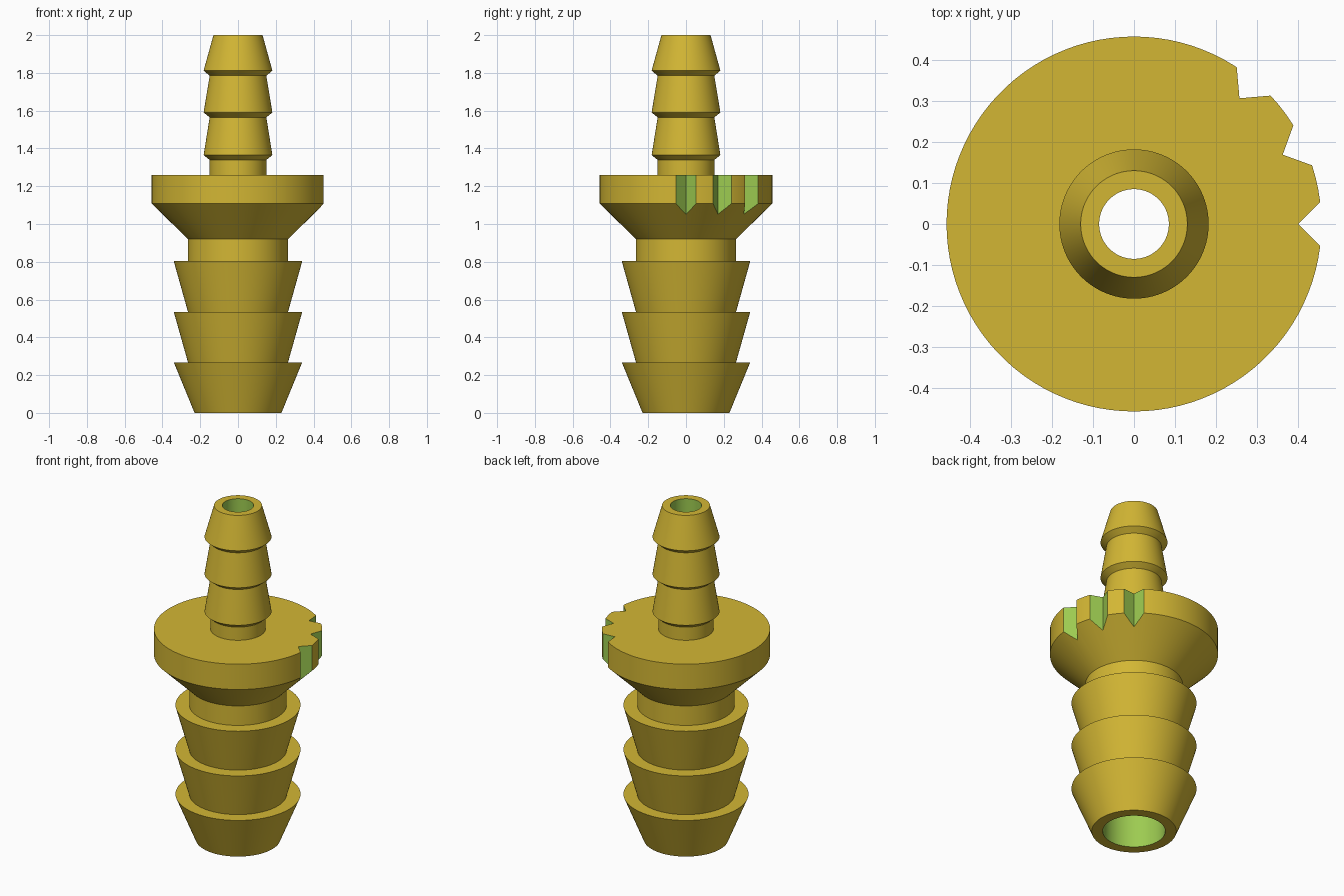
import bpy, bmesh, math
from mathutils import Vector, Matrix

if "Cube" in bpy.data.objects:
    bpy.data.objects.remove(bpy.data.objects["Cube"])

SEGMENTS = 100


def material(name, rgb):
    m = bpy.data.materials.new(name)
    m.diffuse_color = (*rgb, 1)
    m.use_nodes = True
    m.node_tree.nodes["Principled BSDF"].inputs["Base Color"].default_value = m.diffuse_color
    return m


gold = material("gold", (0.65, 0.47, 0.034))
green = material("green", (0.337, 0.597, 0.082))


def finish(name, bm):
    bmesh.ops.recalc_face_normals(bm, faces=bm.faces)
    mesh = bpy.data.meshes.new(name)
    bm.to_mesh(mesh)
    bm.free()
    mesh.materials.append(gold)
    mesh.materials.append(green)
    obj = bpy.data.objects.new(name, mesh)
    bpy.context.collection.objects.link(obj)
    return obj


# Fitting profile (radius, height): large barbs, flange, small barbs
outer = [(0.23, 0)]
for i, z in enumerate((0.268, 0.535, 0.803)):
    outer += [(0.34, z), (0.265, z)]
outer += [(0.265, 0.92), (0.457, 1.108), (0.457, 1.26), (0.15, 1.26)]
for z, top_r, top_z in ((1.365, 0.15, 1.565), (1.59, 0.15, 1.785), (1.812, 0.13, 2.0)):
    outer += [(0.15, z - 0.026), (0.182, z), (top_r, top_z)]
# Stepped through-bore
bore = [(0.085, 2.0), (0.085, 1.11), (0.17, 0.92), (0.17, 0)]

# Drop repeated points, then spin the closed profile
profile = []
for p in outer + bore:
    if not profile or math.dist(p, profile[-1]) > 0.003:
        profile.append(p)
bm = bmesh.new()
rings = []
for s in range(SEGMENTS):
    a = 2 * math.pi * s / SEGMENTS
    rings.append([bm.verts.new((r * math.cos(a), r * math.sin(a), z)) for r, z in profile])
n = len(profile)
for s in range(SEGMENTS):
    here, there = rings[s], rings[(s + 1) % SEGMENTS]
    for k in range(n):
        j = (k + 1) % n
        f = bm.faces.new((here[k], there[k], there[j], here[j]))
        # bore walls are green
        f.material_index = int(n - len(bore) <= k < n - 1)
fitting = finish("barbed_fitting", bm)

# V-shaped index notches in the flange rim
bm = bmesh.new()
for degrees in (0, 25, 50):
    turn = Matrix.Rotation(math.radians(degrees), 4, 'Z')
    corners = [(0.4, 0), (0.5, -0.1), (0.6, 0), (0.5, 0.1)]
    low, high = ([bm.verts.new(turn @ Vector((x, y, z))) for x, y in corners]
                 for z in (0.85, 1.4))
    bm.faces.new(low[::-1])
    bm.faces.new(high)
    for k in range(4):
        j = (k + 1) % 4
        bm.faces.new((low[k], low[j], high[j], high[k]))
for f in bm.faces:
    f.material_index = 1
cutter = finish("notch_cutter", bm)
cutter.hide_render = True

cut = fitting.modifiers.new("notches", 'BOOLEAN')
cut.operation = 'DIFFERENCE'
cut.solver = 'EXACT'
cut.object = cutter
bpy.context.view_layer.objects.active = fitting
fitting.select_set(True)
bpy.ops.object.modifier_apply(modifier=cut.name)
bpy.data.objects.remove(cutter, do_unlink=True)

# Smooth round walls with crisp edges
bpy.ops.object.shade_smooth_by_angle(angle=math.radians(12))
